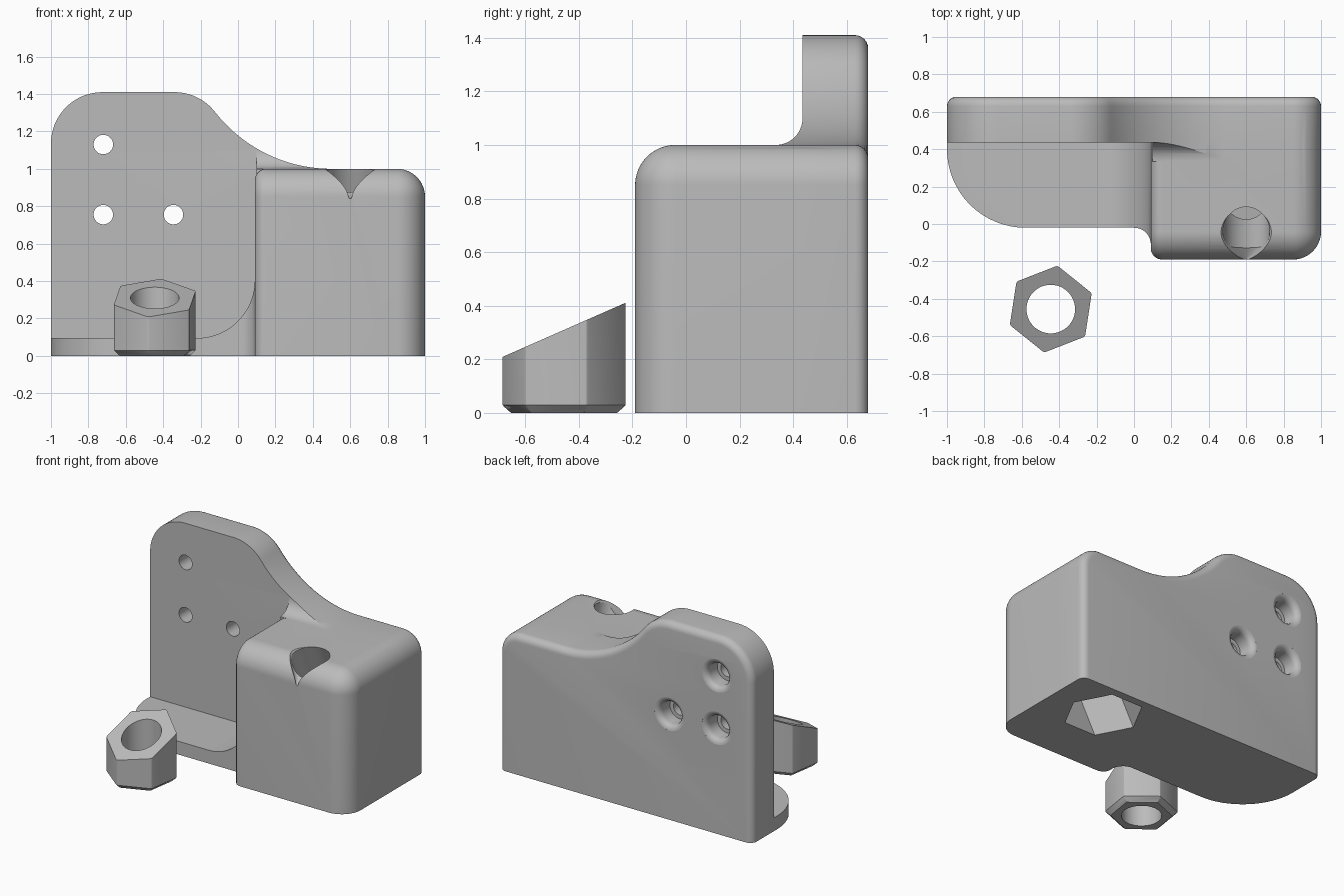
import bpy, bmesh, math
from mathutils import Vector

if "Cube" in bpy.data.objects:
    bpy.data.objects.remove(bpy.data.objects["Cube"])

grey = bpy.data.materials.new("plain grey")
grey.diffuse_color = (0.5, 0.5, 0.5, 1)
grey.use_nodes = True
grey.node_tree.nodes["Principled BSDF"].inputs["Base Color"].default_value = grey.diffuse_color


def make(name, bm):
    bmesh.ops.recalc_face_normals(bm, faces=bm.faces)
    me = bpy.data.meshes.new(name)
    bm.to_mesh(me)
    bm.free()
    me.materials.append(grey)
    ob = bpy.data.objects.new(name, me)
    bpy.context.collection.objects.link(ob)
    return ob


def loft(rings):
    """Closed solid through rings of equal point count."""
    bm = bmesh.new()
    vs = [[bm.verts.new(p) for p in r] for r in rings]
    n = len(vs[0])
    for a, b in zip(vs, vs[1:]):
        for i in range(n):
            bm.faces.new((a[i], a[(i + 1) % n], b[(i + 1) % n], b[i]))
    bm.faces.new(vs[0])
    bm.faces.new(vs[-1])
    bmesh.ops.recalc_face_normals(bm, faces=bm.faces)
    return bm


def prism(pts, axis, lo, hi):
    """Extrude a 2D outline along x, y or z."""
    put = {"x": lambda p, t: (t, p[0], p[1]),
           "y": lambda p, t: (p[0], t, p[1]),
           "z": lambda p, t: (p[0], p[1], t)}[axis]
    return loft([[put(p, t) for p in pts] for t in (lo, hi)])


def arc(cx, cy, r, a0, a1, n=16):
    return [(cx + r * math.cos(math.radians(a0 + (a1 - a0) * i / n)),
             cy + r * math.sin(math.radians(a0 + (a1 - a0) * i / n))) for i in range(n + 1)]


def ring(cx, cy, z, r, n=48, sy=1.0, turn=0):
    return [(cx + r * math.cos(turn + 2 * math.pi * i / n),
             cy + sy * r * math.sin(turn + 2 * math.pi * i / n), z) for i in range(n)]


def boolean(ob, other, op):
    m = ob.modifiers.new("bool", "BOOLEAN")
    m.operation, m.object, m.solver = op, other, "EXACT"
    dg = bpy.context.evaluated_depsgraph_get()
    me = bpy.data.meshes.new_from_object(ob.evaluated_get(dg))
    ob.modifiers.clear()
    ob.data = me
    bpy.data.objects.remove(other)


def bevel(bm, test, size, seg):
    edges = [e for e in bm.edges if test(*[v.co for v in e.verts])]
    bmesh.ops.bevel(bm, geom=edges, offset=size, segments=seg, profile=0.5,
                    affect="EDGES", clamp_overlap=False)


def near(a, b):
    return abs(a - b) < 1e-4


WALL, BACK = 0.435, 0.68

# back wall: S-curved silhouette, rounded rear rim
outline = ([(-1, 0)] + arc(-0.725, 1.135, 0.275, 180, 90) + arc(-0.34, 1.135, 0.275, 90, 37.95)
           + arc(0.5, 1.79, 0.79, 217.95, 270, 28)[1:] + arc(0.85, 0.85, 0.15, 90, 0) + [(1, 0)])
bm = prism(outline, "y", WALL, BACK)
bevel(bm, lambda a, b: near(a.y, BACK) and near(b.y, BACK) and max(a.z, b.z) > 0.01, 0.05, 6)
bracket = make("bracket", bm)

# solid block with big front/right rounding and small left rounding
bm = prism([(0.09, 0), (1, 0), (1, 1), (0.09, 1)], "y", -0.19, WALL)
bevel(bm, lambda a, b: (near(a.x, 1) and near(b.x, 1)) + (near(a.y, -0.19) and near(b.y, -0.19))
      + (near(a.z, 1) and near(b.z, 1)) == 2, 0.15, 16)
bevel(bm, lambda a, b: near(a.x, 0.09) and near(b.x, 0.09) and max(a.z, b.z) > 0.01
      and min(a.y, b.y) < WALL - 0.01, 0.06, 6)
block = make("block", bm)

# base foot, rising in a curve to the block
foot = make("foot", prism([(-1, WALL)] + arc(-0.58, 0.4, 0.42, 180, 270)
                          + arc(0, -0.11, 0.09, 90, 0) + [(0.2, -0.11), (0.2, WALL)], "z", 0, 0.6))
rise = make("rise", prism([(-1.1, 0), (-1.1, 0.095)] + arc(-0.22, 0.405, 0.31, 270, 360, 20)
                          + [(0.2, 0.405), (0.2, 0)], "y", -0.3, 0.6))
boolean(foot, rise, "INTERSECT")

# fillet between block top and wall, clipped by the silhouette
fillet = make("fillet", prism([(WALL, 0.94), (0.335, 0.94)] + arc(0.335, 1.1, 0.1, 270, 360)[:-1]
                              + [(WALL, 1.1)], "x", 0.1, 0.48))
clip = make("clip", prism(outline, "y", 0.1, 0.6))
boolean(fillet, clip, "INTERSECT")

for part in (block, foot, fillet):
    boolean(bracket, part, "UNION")

# leaning bore and hexagonal nut pocket
lean, stretch = 0.43, 1.09
axis_y = lambda z: 0.385 - lean * z
bore = [ring(0.6, axis_y(z), z, 0.125, sy=stretch) for z in (0.3, 1.2)]
pocket = [ring(0.58, axis_y(z), z, 0.25, 6, stretch) for z in (-0.1, 0.52)]
mouth = [ring(0.6, -0.19, 0.84, 0.004), ring(0.6, -0.05, 1.0, 0.135), ring(0.6, -0.05, 1.1, 0.135)]
for rings in (bore, pocket, mouth):
    boolean(bracket, make("cutter", loft(rings)), "DIFFERENCE")

# screw holes, counterbored from the back with a flared lip
for x, z in ((-0.72, 1.13), (-0.72, 0.755), (-0.345, 0.755)):
    steps = [(0.3, 0.052), (0.56, 0.052), (0.56, 0.08), (0.64, 0.08)]
    steps += [(0.64 + 0.04 * math.sin(t), 0.12 - 0.04 * math.cos(t)) for t in (0.4, 0.8, 1.2, 1.5)]
    steps += [(0.75, 0.12)]
    rings = [[(px, y, pz) for px, pz, _ in ring(x, z, 0, r, 32)] for y, r in steps]
    boolean(bracket, make("cutter", loft(rings)), "DIFFERENCE")

# loose hex nut with slanted top and chamfered foot
NX, NY, turn = -0.445, -0.455, math.radians(21.3)
bm = loft([ring(NX, NY, z, r, 6, 1, turn) for z, r in ((0, 0.2), (0.03, 0.235), (0.6, 0.235))])
bevel(bm, lambda a, b: abs(a.z - b.z) > 0.1, 0.01, 2)
cut = bmesh.ops.bisect_plane(bm, geom=bm.verts[:] + bm.edges[:] + bm.faces[:],
                             plane_co=(NX, NY, 0.31), plane_no=Vector((0, -0.44, 1)), clear_outer=True)
bmesh.ops.contextual_create(bm, geom=[e for e in cut["geom_cut"] if isinstance(e, bmesh.types.BMEdge)])
nut = make("hex_nut", bm)
boolean(nut, make("cutter", loft([ring(NX, NY, z, 0.13) for z in (-0.2, 0.8)])), "DIFFERENCE")

for ob in (bracket, nut):
    bpy.ops.object.select_all(action="DESELECT")
    ob.select_set(True)
    bpy.context.view_layer.objects.active = ob
    bpy.ops.object.shade_smooth_by_angle(angle=math.radians(25))
